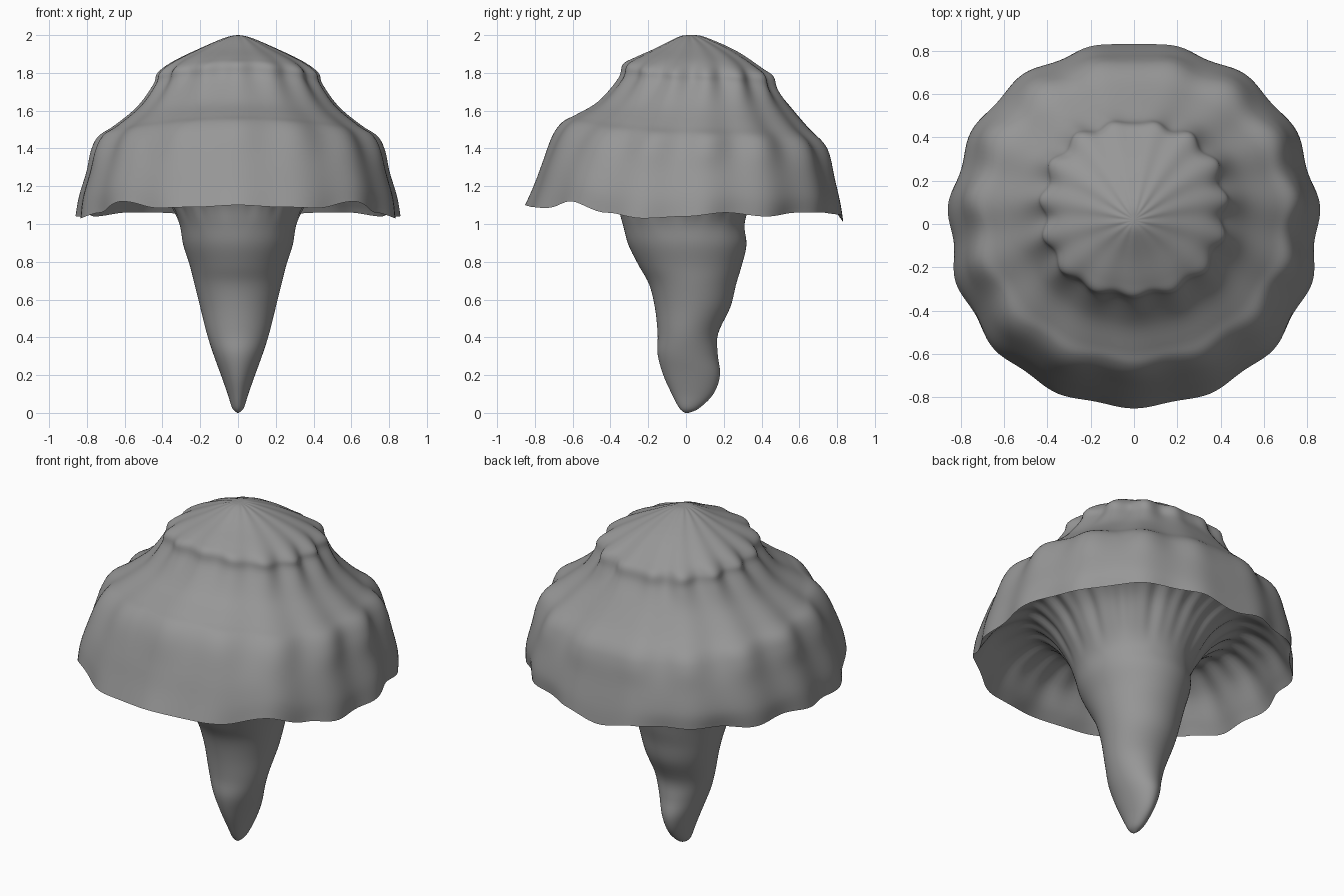
import bpy, bmesh
from math import sin, cos, pi, radians

SEG, SUB, LOBES = 180, 5, 15

# Ring columns: side radius, front y, back y, z front, z side, z back, lobe size, rim wave, diagonal bulge
# (the rim ring is kept shared so both surfaces meet exactly)
RIM = (0.85, -0.845, 0.835, 1.05, 1.05, 1.05, 0.014, 1, 0.008)
CAP = [
    (0.005, 0.01, 0.03, 2.00, 2.00, 2.00, 0, 0, 0),
    (0.07, -0.04, 0.10, 1.99, 1.985, 1.99, 0.003, 0, 0),
    (0.21, -0.16, 0.27, 1.93, 1.925, 1.915, 0.004, 0, 0),
    (0.34, -0.27, 0.41, 1.88, 1.86, 1.82, 0.008, 0, 0.01),
    (0.41, -0.325, 0.46, 1.845, 1.80, 1.78, 0.018, 0, 0.016),
    (0.435, -0.352, 0.485, 1.77, 1.74, 1.71, 0.015, 0, 0.014),
    (0.53, -0.46, 0.555, 1.65, 1.62, 1.62, 0.007, 0, 0),
    (0.65, -0.575, 0.65, 1.58, 1.52, 1.51, 0.010, 0, 0),
    (0.725, -0.645, 0.73, 1.54, 1.465, 1.43, 0.018, 0, 0.008),
    (0.765, -0.70, 0.765, 1.46, 1.39, 1.36, 0.017, 0.1, 0.018),
    (0.795, -0.755, 0.79, 1.31, 1.28, 1.25, 0.010, 0.3, 0.03),
    (0.835, -0.80, 0.82, 1.17, 1.15, 1.13, 0.010, 0.7, 0.025),
    RIM,
]
STEM = [
    RIM,
    (0.81, -0.79, 0.795, 1.11, 1.11, 1.10, 0.012, 0.8, 0.015),
    (0.72, -0.70, 0.71, 1.24, 1.24, 1.23, 0.012, 0.3, 0.01),
    (0.58, -0.56, 0.57, 1.31, 1.31, 1.30, 0.010, 0, 0),
    (0.45, -0.45, 0.44, 1.24, 1.24, 1.24, 0.010, 0, 0),
    (0.36, -0.37, 0.35, 1.11, 1.11, 1.11, 0.005, 0, 0),
    (0.31, -0.335, 0.31, 1.00, 1.00, 1.00, 0, 0, 0),
    (0.29, -0.305, 0.32, 0.89, 0.89, 0.89, 0, 0, 0),
    (0.255, -0.25, 0.295, 0.78, 0.78, 0.78, 0, 0, 0),
    (0.23, -0.195, 0.265, 0.68, 0.68, 0.68, 0, 0, 0),
    (0.20, -0.165, 0.235, 0.56, 0.56, 0.56, 0, 0, 0),
    (0.165, -0.15, 0.17, 0.42, 0.42, 0.42, 0, 0, 0),
    (0.13, -0.15, 0.168, 0.31, 0.31, 0.31, 0, 0, 0),
    (0.09, -0.12, 0.18, 0.20, 0.20, 0.20, 0, 0, 0),
    (0.055, -0.075, 0.145, 0.10, 0.10, 0.10, 0, 0, 0),
    (0.03, -0.035, 0.07, 0.025, 0.025, 0.025, 0, 0, 0),
    (0.004, -0.005, 0.015, 0.0, 0.0, 0.0, 0, 0, 0),
]
# The profile numbers repeat in columns only where the ring is level
# Rim height every 15 degrees from front to back
WAVE = [1.10, 1.09, 1.085, 1.12, 1.06, 1.03, 1.04, 1.06, 1.04, 1.06, 1.06, 1.05, 1.01]

grey = bpy.data.materials.new("dark_grey")
grey.diffuse_color = (0.31, 0.31, 0.31, 1)


def wave(a):
    t = min(abs(a), pi) / radians(15)
    i = min(int(t), 11)
    f = (1 - cos((t - i) * pi)) / 2
    return WAVE[i] * (1 - f) + WAVE[i + 1] * f - 1.05


def smooth_rings(rings):
    """Catmull-Rom interpolation of the ring table."""
    n, out = len(rings), []
    for i in range(n - 1):
        p0, p1, p2, p3 = (rings[max(0, min(n - 1, k))] for k in range(i - 1, i + 3))
        for s in range(SUB):
            t = s / SUB
            out.append([0.5 * (2 * b + (c - a) * t + (2 * a - 5 * b + 4 * c - d) * t * t
                               + (3 * b - a - 3 * c + d) * t ** 3)
                        for a, b, c, d in zip(p0, p1, p2, p3)])
    return out + [list(rings[-1])]


def ring_point(ring, a, fold):
    rx, yf, yb, zf, zs, zb, lobe, rim, bulge = ring
    c = cos(a)
    cy, ry = (yf + yb) / 2, (yb - yf) / 2
    # Lobes are fainter on the front face and vanish at the very back
    k = lobe * cos(LOBES * a) * (1 - 0.5 * max(0, c) ** 2 - 0.8 * max(0, -c) ** 24)
    k += bulge * sin(2 * a) ** 2
    z = zs + (zf - zs) * max(0, c) ** 2 + (zb - zs) * max(0, -c) ** 2
    z += rim * wave(a) + fold * lobe * (1 - max(0, min(1, rim))) * cos(2 * LOBES * a)
    return ((rx + k) * sin(a), cy - (ry + k) * c, max(0, min(2, z)))


def loft(name, rings, fold=0, flip=False):
    bm = bmesh.new()
    loops = [[bm.verts.new(ring_point(r, -pi + 2 * pi * j / SEG, fold)) for j in range(SEG)]
             for r in smooth_rings(rings)]
    for lo, hi in zip(loops, loops[1:]):
        for j in range(SEG):
            k = (j + 1) % SEG
            bm.faces.new((lo[j], hi[j], hi[k], lo[k]))
    # Close the pointed end
    bm.faces.new(loops[-1] if flip else loops[0])
    for f in bm.faces:
        f.smooth = True
    bmesh.ops.recalc_face_normals(bm, faces=bm.faces)
    # Make the closed tip face outward
    pick = min if flip else max
    tip = pick(bm.faces, key=lambda f: f.calc_center_median().z)
    if (tip.normal.z > 0) == flip:
        bmesh.ops.reverse_faces(bm, faces=bm.faces)
    me = bpy.data.meshes.new(name)
    bm.to_mesh(me)
    bm.free()
    me.materials.append(grey)
    ob = bpy.data.objects.new(name, me)
    bpy.context.collection.objects.link(ob)
    return ob


# Tiered scalloped cap, then the folded underside running into the tapered stem
loft("mushroom_cap", CAP)
loft("mushroom_underside_and_stem", STEM, fold=0.6, flip=True)
